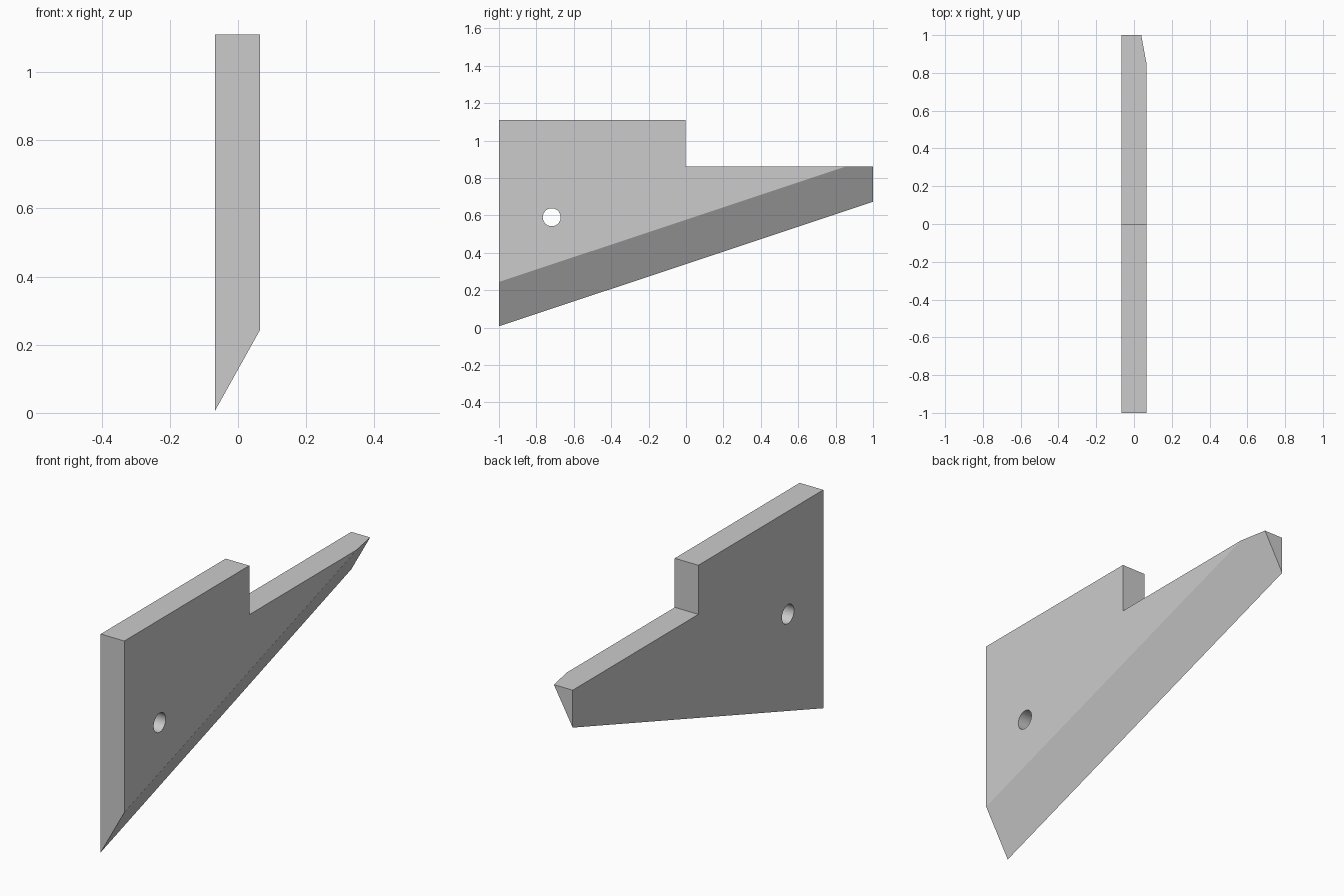
import bpy, bmesh, math
from mathutils import Vector

default = bpy.data.objects.get("Cube")
if default:
    bpy.data.objects.remove(default, do_unlink=True)

# Plain grey material
grey = bpy.data.materials.new("light grey")
grey.use_nodes = True
colour = (0.6, 0.6, 0.6, 1)
grey.diffuse_color = colour
grey.node_tree.nodes["Principled BSDF"].inputs["Base Color"].default_value = colour

LEFT, RIGHT = -0.067, 0.065

# Stepped plate: side profile (y, z) extruded across x
profile = [(-1, -0.3), (1, -0.3), (1, 0.862), (-0.003, 0.862), (-0.003, 1.11), (-1, 1.11)]
bm = bmesh.new()
side = bm.faces.new([bm.verts.new((LEFT, y, z)) for y, z in profile])
extruded = bmesh.ops.extrude_face_region(bm, geom=[side])["geom"]
bmesh.ops.translate(bm, vec=(RIGHT - LEFT, 0, 0),
                    verts=[v for v in extruded if isinstance(v, bmesh.types.BMVert)])

# Sloping bevelled underside: slice by one plane and cap the cut
low = Vector((LEFT, -1, 0.007))
high = Vector((RIGHT, -1, 0.244))
back = Vector((LEFT, 1, 0.673))
bmesh.ops.bisect_plane(bm, geom=bm.verts[:] + bm.edges[:] + bm.faces[:],
                       plane_co=low, plane_no=(high - low).cross(back - low),
                       clear_inner=True)
bmesh.ops.holes_fill(bm, edges=[e for e in bm.edges if e.is_boundary])
bmesh.ops.recalc_face_normals(bm, faces=bm.faces[:])

mesh = bpy.data.meshes.new("wedge_plate")
bm.to_mesh(mesh)
bm.free()
mesh.materials.append(grey)
plate = bpy.data.objects.new("wedge_plate", mesh)
bpy.context.collection.objects.link(plate)

# Round through hole
bpy.ops.mesh.primitive_cylinder_add(vertices=48, radius=0.048, depth=0.5,
                                    location=(0, -0.718, 0.59),
                                    rotation=(0, math.pi / 2, 0))
cutter = bpy.context.object
cutter.name = "hole_cutter"
cutter.hide_render = True
cutter.data.materials.append(grey)

hole = plate.modifiers.new("hole", 'BOOLEAN')
hole.operation = 'DIFFERENCE'
hole.solver = 'EXACT'
hole.object = cutter

bpy.ops.object.select_all(action='DESELECT')
plate.select_set(True)
bpy.context.view_layer.objects.active = plate
bpy.ops.object.modifier_apply(modifier=hole.name)
bpy.data.objects.remove(cutter, do_unlink=True)
bpy.ops.object.shade_smooth_by_angle(angle=math.radians(20))
